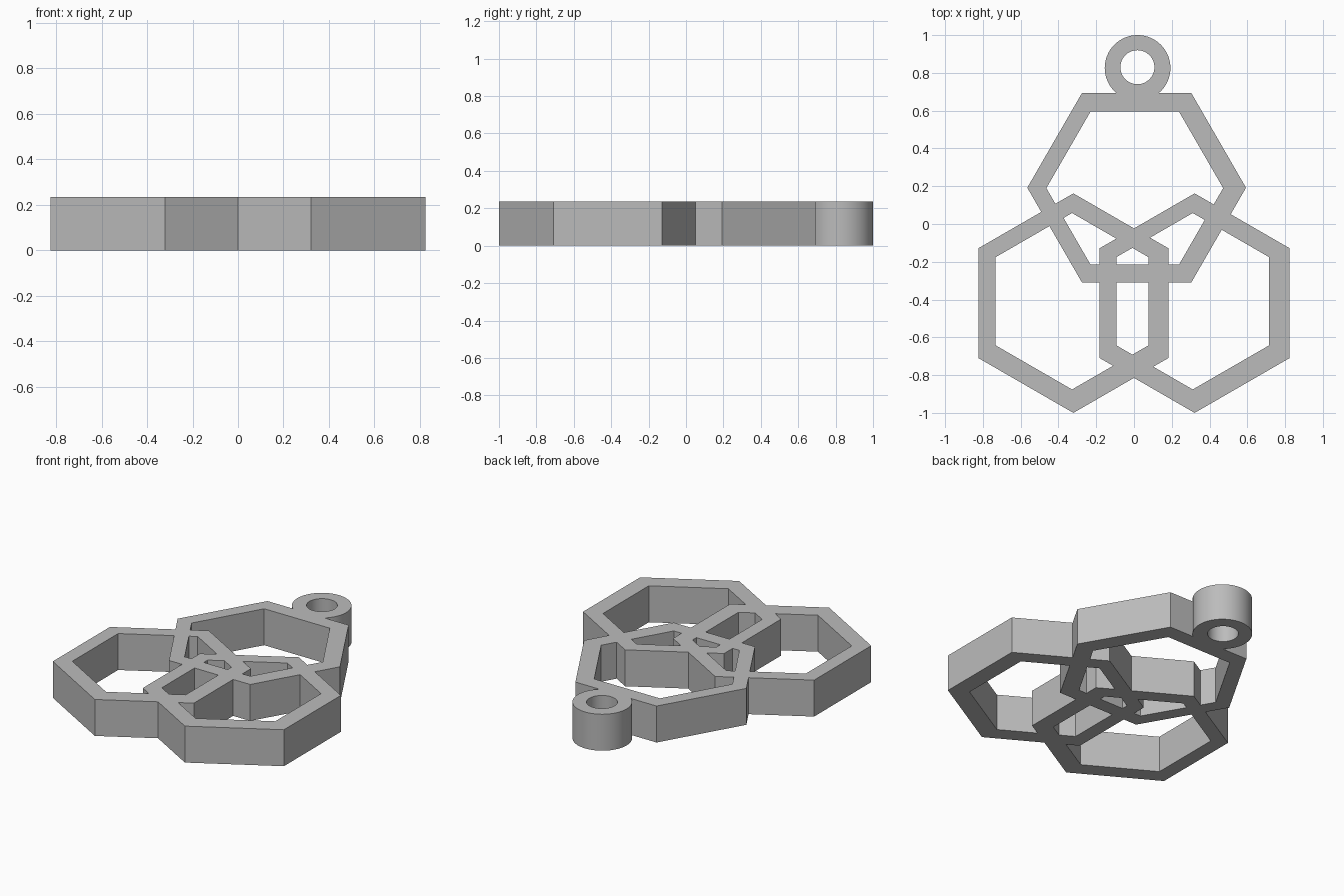
import bpy, bmesh
from math import cos, sin, pi, radians

HEIGHT = 0.235

old = bpy.data.objects.get("Cube")
if old:
    bpy.data.objects.remove(old, do_unlink=True)

grey = bpy.data.materials.new("plain grey")
grey.use_nodes = True
grey.diffuse_color = (0.5, 0.5, 0.5, 1)
grey.node_tree.nodes["Principled BSDF"].inputs["Base Color"].default_value = (0.5, 0.5, 0.5, 1)


def circle(bm, center, radius, sides, turn, z):
    """Regular polygon of vertices at height z."""
    return [bm.verts.new((center[0] + radius * cos(turn + 2 * pi * i / sides),
                          center[1] + radius * sin(turn + 2 * pi * i / sides), z))
            for i in range(sides)]


def frame(name, outer, r_out, inner, r_in, sides, turn=0):
    """Upright tube with a polygonal outline and a polygonal hole."""
    bm = bmesh.new()
    loops = [circle(bm, c, r, sides, turn, z) for c, r, z in (
        (outer, r_out, 0), (outer, r_out, HEIGHT),
        (inner, r_in, HEIGHT), (inner, r_in, 0))]
    for k in range(4):
        a, b = loops[k], loops[(k + 1) % 4]
        for i in range(sides):
            j = (i + 1) % sides
            bm.faces.new((a[i], a[j], b[j], b[i]))
    bmesh.ops.recalc_face_normals(bm, faces=bm.faces)
    mesh = bpy.data.meshes.new(name)
    bm.to_mesh(mesh)
    bm.free()
    mesh.materials.append(grey)
    obj = bpy.data.objects.new(name, mesh)
    bpy.context.collection.objects.link(obj)
    return obj


# Three interlocking hexagons and the hanging ring
body = frame("hexagon_pendant", (0.014, 0.192), 0.579, (0.004, 0.19), 0.468, 6)
parts = [
    frame("left_hexagon", (0.321, -0.419), 0.581, (0.311, -0.409), 0.467, 6, pi / 6),
    frame("right_hexagon", (-0.321, -0.419), 0.581, (-0.328, -0.409), 0.467, 6, pi / 6),
    frame("hanging_ring", (0.019, 0.826), 0.174, (0.018, 0.83), 0.09, 64),
]

# Fuse everything into one solid
bpy.ops.object.select_all(action="DESELECT")
bpy.context.view_layer.objects.active = body
body.select_set(True)
for part in parts:
    fuse = body.modifiers.new("fuse", "BOOLEAN")
    fuse.operation = "UNION"
    fuse.solver = "EXACT"
    fuse.object = part
    bpy.ops.object.modifier_apply(modifier=fuse.name)
    bpy.data.objects.remove(part, do_unlink=True)

bpy.ops.object.shade_smooth_by_angle(angle=radians(25))
